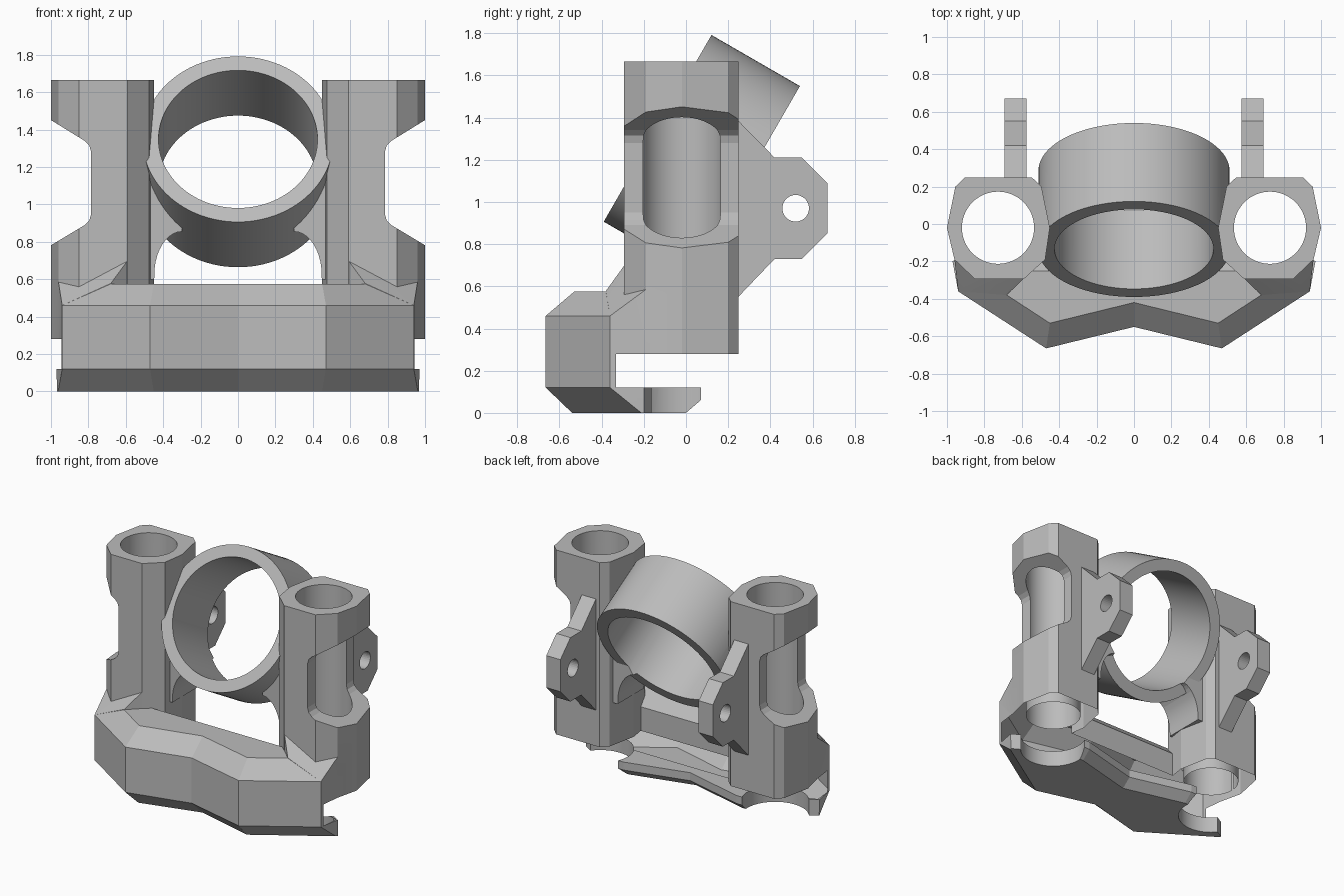
import bpy, bmesh, math
from mathutils import Matrix, Vector

if "Cube" in bpy.data.objects:
    bpy.data.objects.remove(bpy.data.objects["Cube"])

grey = bpy.data.materials.new("plain grey")
grey.diffuse_color = (0.5, 0.5, 0.5, 1)
grey.use_nodes = True
grey.node_tree.nodes["Principled BSDF"].inputs["Base Color"].default_value = grey.diffuse_color


def finish(bm, name):
    bmesh.ops.recalc_face_normals(bm, faces=bm.faces)
    me = bpy.data.meshes.new(name)
    bm.to_mesh(me)
    bm.free()
    me.materials.append(grey)
    ob = bpy.data.objects.new(name, me)
    bpy.context.collection.objects.link(ob)
    return ob


def loft(name, rings):
    """Skin a stack of equal-length rings of 3D points, capped at both ends."""
    bm = bmesh.new()
    vs = [[bm.verts.new(p) for p in r] for r in rings]
    n = len(vs[0])
    bm.faces.new(vs[0])
    bm.faces.new(vs[-1])
    for a, b in zip(vs, vs[1:]):
        for i in range(n):
            j = (i + 1) % n
            bm.faces.new((a[i], a[j], b[j], b[i]))
    return finish(bm, name)


def prism(name, pts, axis, a, b):
    put = {'x': lambda p, q, t: (t, p, q),
           'y': lambda p, q, t: (p, t, q),
           'z': lambda p, q, t: (p, q, t)}[axis]
    return loft(name, [[put(p, q, t) for p, q in pts] for t in (a, b)])


def circle(cx, cy, r, n=64):
    return [(cx + r * math.cos(2 * math.pi * i / n),
             cy + r * math.sin(2 * math.pi * i / n)) for i in range(n)]


def hull(name, pts):
    bm = bmesh.new()
    for p in pts:
        bm.verts.new(p)
    bmesh.ops.convex_hull(bm, input=bm.verts)
    return finish(bm, name)


def both(half, z):
    """Half outline (x >= 0) mirrored to a full closed outline at height z."""
    full = half + [(-x, y) for x, y in reversed(half) if x > 0]
    return [(x, y, z) for x, y in full]


def combine(target, other, op):
    m = target.modifiers.new("b", 'BOOLEAN')
    m.operation, m.object, m.solver = op, other, 'EXACT'
    dg = bpy.context.evaluated_depsgraph_get()
    me = bpy.data.meshes.new_from_object(target.evaluated_get(dg))
    target.modifiers.clear()
    target.data = me
    bpy.data.objects.remove(other)


# Lower foot plate with bevelled underside and V-shaped front and back
rim = [(0, -.55), (.47, -.665), (.94, -.36), (.97, -.2), (.8, -.1), (.6, .07), (.47, .07), (0, -.05)]
sole = [(0, -.42), (.45, -.54), (.962, -.212), (.968, -.198), (.8, -.1), (.6, 0), (.47, 0), (0, -.12)]
mid = [(x, y) for x, y in rim]
halfway = [((a[0] + b[0]) / 2, (a[1] + b[1]) / 2) for a, b in zip(rim, sole)]
halfway[5:] = rim[5:]
body = loft("rod_holder", [both(sole, 0), both(halfway, .06), both(rim, .12)])

# Front beam with bevelled top
low = [(0, -.55), (.47, -.665), (.94, -.36), (.955, -.2), (.7, -.13)]
top = [(0, -.42), (.45, -.53), (.68, -.38), (.6, -.28), (.6, -.25)]
parts = [loft("beam", [both(low, .12), both(low, .46), both(top, .575)])]

CX, CY = .727, -.02
column = [(.59, -.295), (.85, -.295), (.96, -.19), (1, -.02), (.955, .2), (.905, .248),
          (.545, .248), (.495, .2), (.45, -.02), (.475, -.19)]
ear = [(.2, 1.43), (.248, 1.385), (.42, 1.21), (.55, 1.21), (.67, 1.09), (.67, .85),
       (.55, .73), (.42, .73), (.248, .55), (.2, .5)]
web = [(.5, 1.25), (.5, .6), (.448, .6)]
web += [(.3 + .148 * math.cos(t), .62 + .235 * math.sin(t))
        for t in [math.radians(a) for a in range(9, 91, 9)]] + [(.3, .95)]
window = [(.785, .95), (.795, .915), (.82, .89), (1.05, .752), (1.05, 1.482),
          (.82, 1.34), (.795, 1.315), (.785, 1.28)]
cuts = []
for s in (1, -1):
    def flip(pts):
        return [(s * p, q) for p, q in pts]
    # Column, its front gusset, the rear ear and the web to the ring
    parts.append(prism("column", flip(column), 'z', .2, 1.665))
    g = [(.68, -.38, .578), (.59, -.292, .7), (.94, -.36, .46), (.96, -.19, .585)]
    parts.append(hull("gusset", [(s * x, y, z) for x, y, zt in g for z in (zt, .25)]))
    parts.append(prism("ear", ear, 'x', s * .575, s * .692))
    parts.append(prism("web", flip(web), 'y', -.14, .17))
    # Cutters: rod bore, foot notch, side window, ear hole
    cuts.append(prism("bore", flip(circle(CX, CY, .193)), 'z', .2, 1.8))
    cuts.append(prism("notch", flip(circle(CX, CY, .23)), 'z', -.1, .2))
    cuts.append(prism("window", flip(window), 'y', -.5, .5))
    cuts.append(prism("ear_hole", circle(.52, .97, .063, 32), 'x', s * .5, s * .8))

# Tilted ring and its opening
tilt = Matrix.Translation(Vector((0, .075, 1.228))) @ Matrix.Rotation(math.radians(60), 4, 'X')
ring = prism("ring", circle(0, 0, .511, 96), 'z', -.242, .242)
ring.data.transform(tilt)
parts.append(ring)
opening = prism("opening", circle(0, 0, .425, 96), 'z', -.6, .6)
opening.data.transform(tilt)
cuts.append(opening)

# Slot between foot plate and upper body
cuts.append(prism("slot", [(-.333, .12), (.6, .12), (.6, .28), (-.333, .28)], 'x', -1.2, 1.2))

for p in parts:
    combine(body, p, 'UNION')
for c in cuts:
    combine(body, c, 'DIFFERENCE')

bpy.context.view_layer.objects.active = body
body.select_set(True)
bpy.ops.object.shade_smooth_by_angle(angle=math.radians(9))
